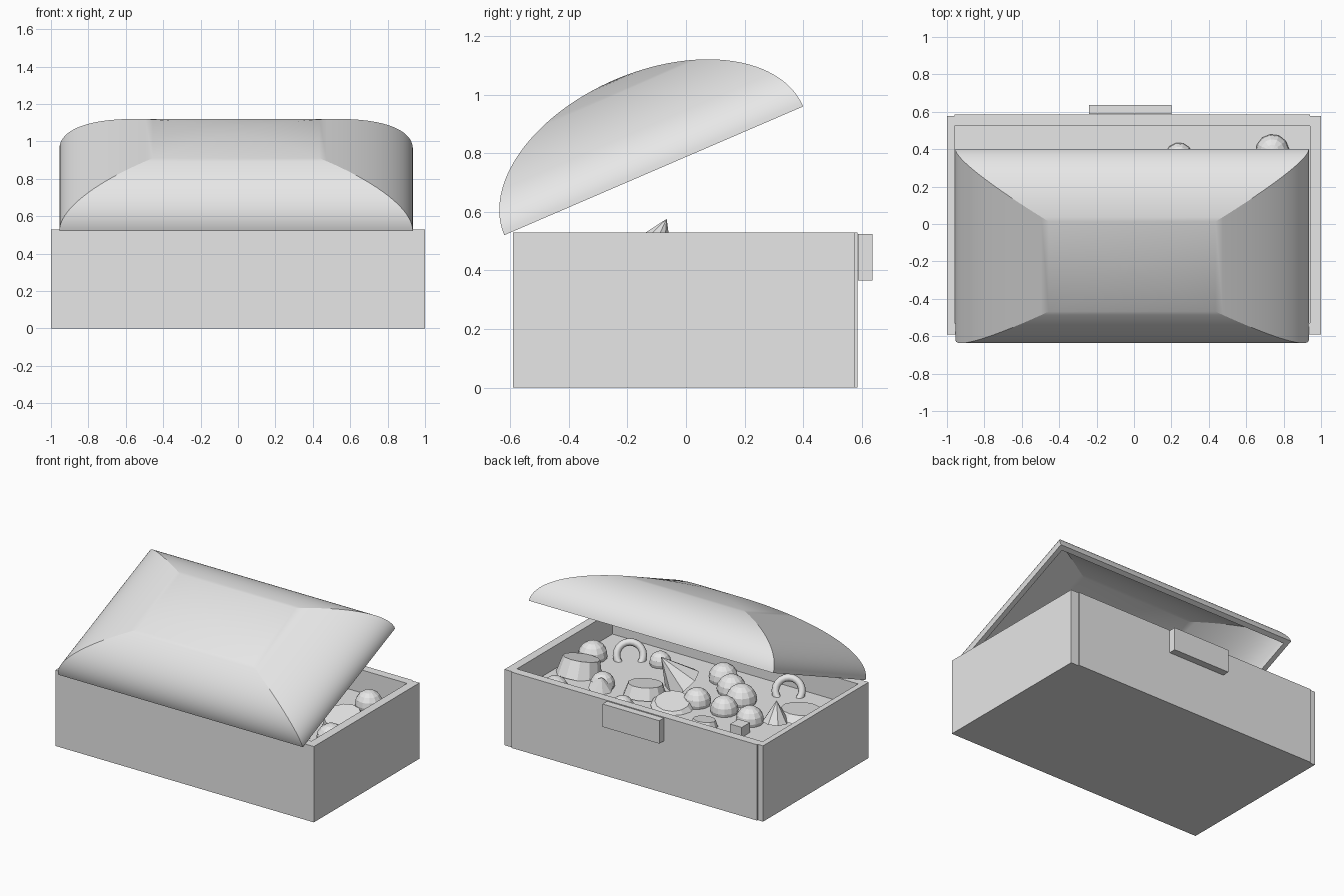
import bpy, bmesh, math
from mathutils import Matrix, Vector

cube = bpy.data.objects.get("Cube")
if cube:
    bpy.data.objects.remove(cube, do_unlink=True)

mat = bpy.data.materials.new("light_grey")
mat.use_nodes = True
GREY = (0.8, 0.8, 0.8, 1)
mat.diffuse_color = GREY
mat.node_tree.nodes["Principled BSDF"].inputs["Base Color"].default_value = GREY


def make(name, bm, matrix=Matrix(), smooth=None):
    bmesh.ops.recalc_face_normals(bm, faces=bm.faces)
    me = bpy.data.meshes.new(name)
    bm.to_mesh(me)
    bm.free()
    me.materials.append(mat)
    ob = bpy.data.objects.new(name, me)
    bpy.context.collection.objects.link(ob)
    ob.matrix_world = matrix
    if smooth:
        bpy.ops.object.select_all(action='DESELECT')
        ob.select_set(True)
        bpy.context.view_layer.objects.active = ob
        bpy.ops.object.shade_smooth_by_angle(angle=math.radians(smooth))
    return ob


def box(name, lo, hi):
    bm = bmesh.new()
    bmesh.ops.create_cube(bm, size=1)
    lo, hi = Vector(lo), Vector(hi)
    bmesh.ops.scale(bm, vec=hi - lo, verts=bm.verts)
    bmesh.ops.translate(bm, vec=(lo + hi) / 2, verts=bm.verts)
    return make(name, bm)


# Chest body: four walls, filled base and latch
TOP, BED = 0.53, 0.37
box("left_wall", (0.94, -0.59, 0), (1, 0.577, TOP))
box("right_wall", (-1, -0.59, 0), (-0.96, 0.577, TOP))
box("front_wall", (-0.96, -0.59, 0), (0.94, -0.53, TOP))
box("back_wall", (-0.96, 0.525, 0), (0.94, 0.585, TOP))
box("filled_base", (-0.96, -0.53, 0), (0.94, 0.525, BED))
box("latch", (-0.24, 0.587, 0.365), (0.2, 0.637, 0.525))


# Vaulted lid: rectangular rings shrinking to an apex, outside and inside
def vault(bm, half_x, half_y, height, steps=32):
    rings = []
    for i in range(steps):
        a = math.pi / 2 * i / steps
        c, z = math.cos(a), height * math.sin(a)
        rings.append([bm.verts.new((sx * half_x * c, sy * half_y * c, z))
                      for sx, sy in ((-1, -1), (1, -1), (1, 1), (-1, 1))])
    bridge = lambda r, s: [bm.faces.new((r[k], r[(k + 1) % 4], s[(k + 1) % 4], s[k]))
                           for k in range(4)]
    for r, s in zip(rings, rings[1:]):
        bridge(r, s)
    apex = bm.verts.new((0, 0, height))
    for k in range(4):
        bm.faces.new((rings[-1][k], rings[-1][(k + 1) % 4], apex))
    return rings[0], bridge


bm = bmesh.new()
WALL = 0.035
outer, bridge = vault(bm, 0.945, 0.555, 0.338)
inner, _ = vault(bm, 0.945 - WALL, 0.555 - WALL, 0.338 - WALL)
bridge(outer, inner)
tilt = math.radians(23.3)
make("lid", bm, Matrix.Translation((-0.01, -0.11, 0.74)) @ Matrix.Rotation(tilt, 4, 'X'), 20)


# Treasure pieces half sunk in the bed
def pearl(x, y, r, z=BED + 0.02):
    bm = bmesh.new()
    bmesh.ops.create_uvsphere(bm, u_segments=12, v_segments=8, radius=r)
    make("pearl", bm, Matrix.Translation((x, y, z)) @ Matrix.Rotation(x * 3, 4, 'Z'))


def gem(x, y, r, tip, sides=8):
    base = Vector((x, y, BED + 0.02))
    axis = Vector(tip) - base
    bm = bmesh.new()
    bmesh.ops.create_cone(bm, cap_ends=True, segments=sides, radius1=r, radius2=0,
                          depth=axis.length)
    bmesh.ops.translate(bm, vec=(0, 0, axis.length / 2), verts=bm.verts)
    make("pointed_gem", bm, Matrix.Translation(base) @ axis.to_track_quat('Z', 'Y').to_matrix().to_4x4())


def coin(x, y, r, lean, thick=0.04, turn=0.0):
    bm = bmesh.new()
    bmesh.ops.create_cone(bm, cap_ends=True, segments=12, radius1=r, radius2=r * 0.8, depth=thick)
    make("flat_gem", bm, Matrix.Translation((x, y, BED + 0.03)) @ Matrix.Rotation(turn, 4, 'Z')
         @ Matrix.Rotation(lean, 4, 'X'))


def ring(x, y, turn, major=0.085, minor=0.024, n=20, m=8):
    bm = bmesh.new()
    grid = [[bm.verts.new(((major + minor * math.cos(b)) * math.cos(a), minor * math.sin(b),
                           (major + minor * math.cos(b)) * math.sin(a)))
             for b in (math.tau * j / m for j in range(m))]
            for a in (math.tau * i / n for i in range(n))]
    for i in range(n):
        for j in range(m):
            p, q = grid[i], grid[(i + 1) % n]
            bm.faces.new((p[j], p[(j + 1) % m], q[(j + 1) % m], q[j]))
    make("ring", bm, Matrix.Translation((x, y, BED + 0.03)) @ Matrix.Rotation(turn, 4, 'Z')
         @ Matrix.Rotation(0.5, 4, 'X'), 50)


for x, y, r in ((.84, -.17, .095), (.74, .39, .09), (.24, .36, .075), (.54, .15, .08),
                (-.1, .02, .09), (-.03, -.37, .095), (-.17, -.26, .095), (-.31, -.17, .1),
                (-.31, .02, .09), (-.53, .05, .09), (.43, -.33, .07)):
    pearl(x, y, r)

gem(.13, -.15, .13, (.24, -.066, .576))
gem(-.68, -.02, .085, (-.68, -.03, .53))
gem(.52, .2, .08, (.5, .22, .47))
for x, y, r, lean, thick, turn in ((.79, .04, .15, .25, .12, 0), (.26, .08, .14, .15, .08, .3),
                                   (0, .15, .14, -.2, .03, .6), (-.75, -.2, .16, .1, .05, 0),
                                   (-.33, .27, .09, .15, .04, 0)):
    coin(x, y, r, lean, thick, turn)
ring(.63, -.28, .6)
ring(-.5, -.42, .5)
box("square_gem", (-.62, .18, BED - .02), (-.53, .27, BED + .07))
